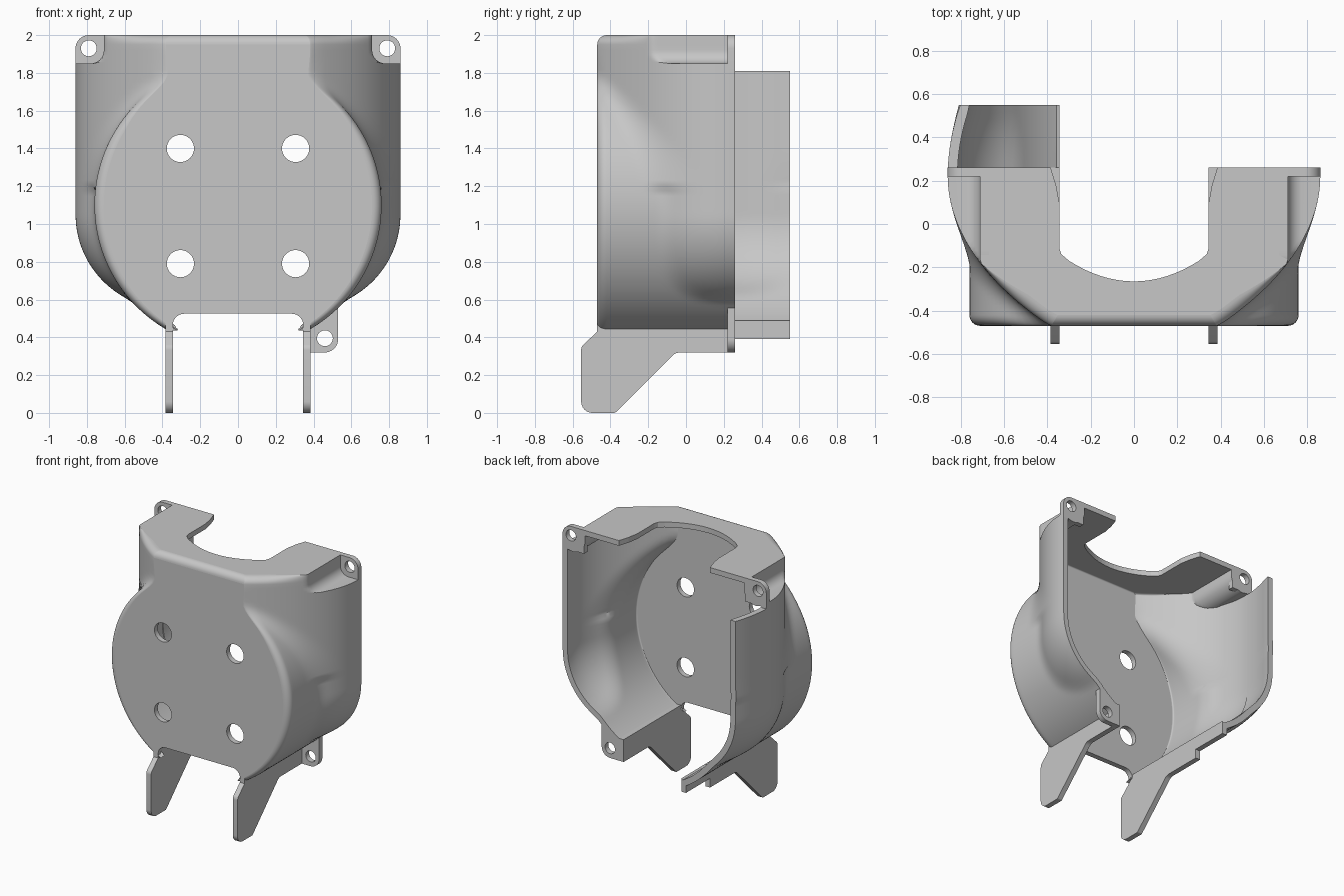
import bpy, bmesh, math
from mathutils import Vector

cube = bpy.data.objects.get("Cube")
if cube:
    bpy.data.objects.remove(cube)

grey = bpy.data.materials.new("plain grey")
grey.use_nodes = True
grey.diffuse_color = (0.57, 0.57, 0.57, 1)
grey.node_tree.nodes["Principled BSDF"].inputs["Base Color"].default_value = grey.diffuse_color

FRONT, BACK, REAR, BOTTOM, TOP = -0.47, 0.26, 0.55, 0.437, 2.0
WALL, EDGE = 0.04, 0.05


def finish(name, bm):
    mesh = bpy.data.meshes.new(name)
    bm.to_mesh(mesh)
    bm.free()
    mesh.materials.append(grey)
    obj = bpy.data.objects.new(name, mesh)
    bpy.context.collection.objects.link(obj)
    return obj


def apply_all(obj):
    bpy.ops.object.select_all(action='DESELECT')
    obj.select_set(True)
    bpy.context.view_layer.objects.active = obj
    for m in list(obj.modifiers):
        bpy.ops.object.modifier_apply(modifier=m.name)


def smooth(obj, angle=35):
    apply_all(obj)
    bpy.ops.object.shade_smooth_by_angle(angle=math.radians(angle))


def cut(obj, cutters):
    for c in cutters:
        c.hide_render = True
        m = obj.modifiers.new("cut", 'BOOLEAN')
        m.operation, m.solver, m.object = 'DIFFERENCE', 'EXACT', c
    apply_all(obj)
    for c in cutters:
        bpy.data.objects.remove(c)


def rounded(points, steps=8):
    """Corners (a, b, radius) turned into a rounded outline."""
    out = []
    for i, (a, b, r) in enumerate(points):
        p = Vector((a, b))
        u = (Vector(points[i - 1][:2]) - p).normalized()
        v = (Vector(points[(i + 1) % len(points)][:2]) - p).normalized()
        if r == 0:
            out.append(p)
            continue
        half = u.angle(v) / 2
        centre = p + (u + v).normalized() * r / math.sin(half)
        s = p + u * r / math.tan(half) - centre
        e = p + v * r / math.tan(half) - centre
        for k in range(steps + 1):
            t = k / steps
            out.append(centre + (s * (1 - t) + e * t).normalized() * r)
    return out


def prism(name, outline, axis, low, high):
    """Outline in the two remaining axes, extruded along axis."""
    def place(p, d):
        c = list(p)
        c.insert(axis, d)
        return c
    bm = bmesh.new()
    face = bm.faces.new([bm.verts.new(place(p, low)) for p in outline])
    new = bmesh.ops.extrude_face_region(bm, geom=[face])["geom"]
    for v in new:
        if isinstance(v, bmesh.types.BMVert):
            v.co[axis] = high
    bmesh.ops.recalc_face_normals(bm, faces=bm.faces)
    return finish(name, bm)


def hole(x, z, r):
    ring = [(x + r * math.cos(math.tau * k / 32), z + r * math.sin(math.tau * k / 32))
            for k in range(32)]
    return prism("hole_cutter", ring, 1, -0.6, 0.6)


# Half width of the housing: an arched wall blended with a round drum
def half_width(y, z):
    u = (0.22 - y) / 0.4
    arch = 0.86 - (0.15 if u > 0 else 0.085) * u * u
    if y < -0.18:
        v = -0.18 - y
        arch = 0.71 - 0.75 * v - 1.2 * v * v
    if z < 1.05:
        arch -= 0.5 * (1 - math.sqrt(max(0, 1 - ((1.05 - z) / 0.5) ** 2)))
    drum = math.sqrt(max(0, 0.76 ** 2 - (z - 1.1) ** 2))
    k = 0.1 if z > 1.2 else 0.03
    h = max(k - abs(arch - drum), 0) / k
    return max(arch, drum) + h * h * k / 4


def clamp(t):
    return min(1, max(0, t))


def fillet(d):
    return EDGE - math.sqrt(max(0, EDGE ** 2 - min(EDGE, max(0, d)) ** 2))


def section(z):
    """Left half path at one height, from back to front."""
    ys = [BACK + (FRONT + EDGE - BACK) * k / 32 for k in range(32)]
    ys += [FRONT + EDGE * (1 - math.sin(k * math.pi / 16)) for k in range(9)]
    d = fillet(z - (TOP - EDGE))
    corner = 1 - 0.8 * clamp((z - 1.5) / 0.4)
    path = []
    for y in ys:
        fade = clamp((-0.18 - y) / 0.2)
        w = half_width(y, z) - corner * fillet(FRONT + EDGE - y) - d * fade * 0.6
        if z > 1.85:    # pocket behind the top lugs
            w = min(w, 0.78 - math.sqrt(0.07 ** 2 - max(0, 1.92 - z) ** 2))
        path.append((w, y + d * fade, z))
    return path


def mirrored(path):
    return [(-x, y, z) for x, y, z in reversed(path)]


def sheet(name, rows, thickness):
    bm = bmesh.new()
    grid = [[bm.verts.new(p) for p in row] for row in rows]
    for lo, hi in zip(grid, grid[1:]):
        for j in range(len(lo) - 1):
            bm.faces.new((lo[j], hi[j], hi[j + 1], lo[j + 1]))
    obj = finish(name, bm)
    m = obj.modifiers.new("wall", 'SOLIDIFY')
    m.thickness, m.offset = thickness, -1
    smooth(obj)
    return obj


# Curved side walls
levels = [BOTTOM + (1.85 - BOTTOM) * (k / 56) ** 1.3 for k in range(57)]
levels += [1.8505 + 0.07 * (1 - math.cos(k * math.pi / 16)) for k in range(9)]
bend = [TOP - EDGE * (1 - math.sin(k * math.pi / 16)) for k in range(9)]
halves = [section(z) for z in levels + bend]
sheet("side_wall_left", halves, WALL)
sheet("side_wall_right", [mirrored(h) for h in halves], WALL)

# Front plate with mounting holes and the bottom notch
rim = [(h[-1][0], h[-1][2]) for h in halves[:len(levels) + 1]]
plate = prism("front_plate", rim + [(-x, z) for x, z in reversed(rim)], 1, FRONT, FRONT + WALL)
notch = prism("notch_cutter", rounded([(-0.345, 0.2, 0), (0.345, 0.2, 0),
                                       (0.345, 0.525, 0.06), (-0.345, 0.525, 0.06)]),
              1, -0.6, -0.3)
cut(plate, [notch] + [hole(sx * 0.305, z, 0.072) for sx in (-1, 1) for z in (0.79, 1.4)])
smooth(plate)

# Rounded front top edge, and the top plate with its opening
sheet("top_front_edge", [[h[-1], mirrored(h)[0]] for h in halves[len(levels):]], WALL)
opening = [(0.385, BACK), (0.36, 0.18), (0.345, 0.1), (0.345, -0.11), (0.335, -0.14), (0.3, -0.17)]
opening += [(0.3 * k / 8, -0.265 + 0.095 * (k / 8) ** 2) for k in range(7, 0, -1)]
opening += [(0, -0.265)] + [(-x, y) for x, y in reversed(opening)]
crown = halves[-1] + mirrored(halves[-1])
prism("top_plate", [p[:2] for p in crown] + opening[::-1], 2, TOP - WALL, TOP)

# Top lugs and legs
leg_profile = rounded([(-0.555, 0, 0.06), (-0.375, 0, 0.02), (-0.055, 0.32, 0.06), (BACK, 0.32, 0),
                       (BACK, 0.49, 0), (-0.43, 0.49, 0), (-0.43, 0.55, 0), (FRONT, 0.55, 0),
                       (FRONT, 0.43, 0), (-0.555, 0.35, 0.04)])
for side, sx in (("left", 1), ("right", -1)):
    lug = prism("top_lug_" + side,
                [(sx * p.x, p.y) for p in rounded([(0.68, 1.82, 0), (0.86, 1.82, 0),
                                                   (0.86, TOP, 0.07), (0.68, TOP, 0)])],
                1, 0.22, BACK)
    cut(lug, [hole(sx * 0.79, 1.93, 0.042)])
    smooth(lug)
    smooth(prism("leg_" + side, leg_profile, 0, *sorted((sx * 0.345, sx * 0.385))), 20)

# Lower lug on the left side
lower_lug = prism("lower_lug", rounded([(0.37, 0.32, 0), (0.53, 0.32, 0.07), (0.53, 0.57, 0),
                                        (0.45, 0.53, 0), (0.37, 0.48, 0)]), 1, 0.22, BACK)
cut(lower_lug, [hole(0.46, 0.395, 0.042)])
smooth(lower_lug)

# Rear wall extension on the right side, squared off at its ends, with a bottom lip
rear_rows = []
for k in range(57):
    z = BOTTOM + (1.81 - BOTTOM) * (k / 56) ** 1.3
    rear_rows.append([(-half_width(y, z), y, z)
                      for y in [BACK + (REAR - BACK) * j / 10 for j in range(11)]])
extension = sheet("rear_extension", rear_rows, 0.045)
for v in extension.data.vertices:
    if v.co.y > REAR - 0.02:
        v.co.y = REAR
    elif v.co.y < BACK + 0.01:
        v.co.y = BACK
prism("rear_lip", [(-0.385, 0.39), (-0.345, 0.39), (-0.345, 0.49), (-0.385, 0.46)], 1, BACK, REAR)
